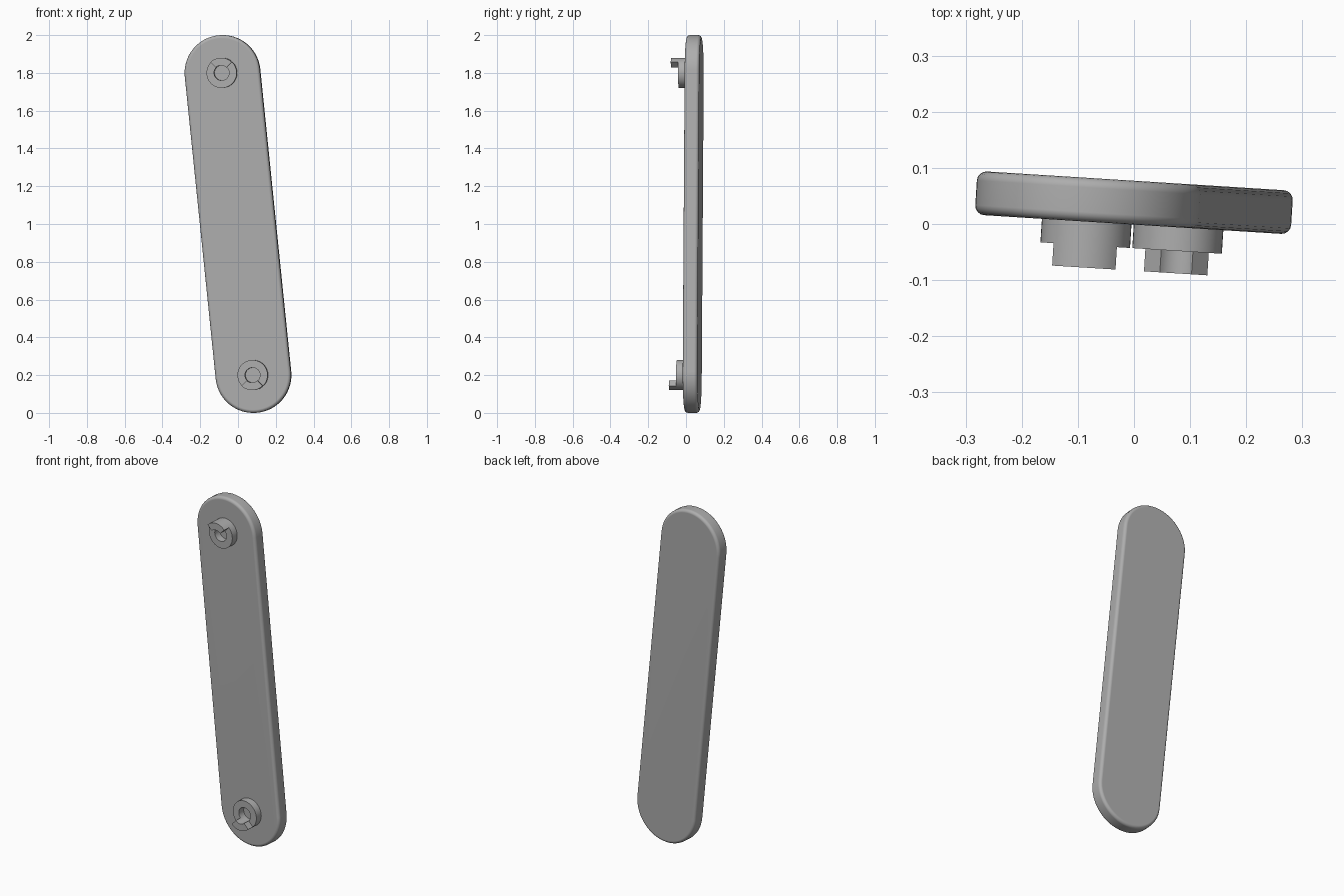
import bpy
import bmesh
from math import radians, sin, cos, pi
from mathutils import Vector

cube = bpy.data.objects.get("Cube")
if cube:
    bpy.data.objects.remove(cube, do_unlink=True)

RADIUS = 0.2        # rounded end of the bar
HALF = 0.039        # half the bar thickness
END = Vector((-0.082, 0, 0.8))   # upper pivot; the lower one is opposite

grey = bpy.data.materials.new("plain grey")
grey.use_nodes = True
colour = (0.42, 0.42, 0.42, 1)
grey.diffuse_color = colour
grey.node_tree.nodes["Principled BSDF"].inputs["Base Color"].default_value = colour


def arc(centre, radius, start, end, steps, y):
    angles = [start + (end - start) * i / steps for i in range(steps + 1)]
    return [centre + Vector((radius * cos(a), y, radius * sin(a))) for a in angles]


def extrude(bm, depth):
    # Pull the flat outline along +y into a closed solid
    out = bmesh.ops.extrude_face_region(bm, geom=bm.faces[:])
    verts = [v for v in out["geom"] if isinstance(v, bmesh.types.BMVert)]
    bmesh.ops.translate(bm, verts=verts, vec=(0, depth, 0))
    bmesh.ops.recalc_face_normals(bm, faces=bm.faces[:])


def finish(name, bm):
    mesh = bpy.data.meshes.new(name)
    bm.to_mesh(mesh)
    bm.free()
    mesh.materials.append(grey)
    obj = bpy.data.objects.new(name, mesh)
    bpy.context.collection.objects.link(obj)
    obj.location = (0, 0.038, 1)
    obj.rotation_euler.z = radians(-3.6)
    bpy.ops.object.select_all(action="DESELECT")
    obj.select_set(True)
    bpy.context.view_layer.objects.active = obj
    bpy.ops.object.shade_smooth_by_angle(angle=radians(35))
    return obj


def ring(name, centre, inner, outer, start, end, steps, front, back):
    bm = bmesh.new()
    rows = [[bm.verts.new(p) for p in arc(centre, r, start, end, steps, front)]
            for r in (inner, outer)]
    for i in range(steps):
        bm.faces.new((rows[0][i], rows[0][i + 1], rows[1][i + 1], rows[1][i]))
    bmesh.ops.remove_doubles(bm, verts=bm.verts[:], dist=1e-5)
    extrude(bm, back - front)
    finish(name, bm)


# Long bar with rounded ends and softened rims
tilt = Vector((0, 0, 1)).angle(END)
bm = bmesh.new()
outline = (arc(END, RADIUS, tilt, tilt + pi, 32, -HALF)
           + arc(-END, RADIUS, tilt + pi, tilt + 2 * pi, 32, -HALF))
bm.faces.new([bm.verts.new(p) for p in outline])
extrude(bm, 2 * HALF)
rims = [e for e in bm.edges if abs(e.verts[0].co.y - e.verts[1].co.y) < 1e-5]
bmesh.ops.bevel(bm, geom=rims, offset=0.017, segments=4, profile=0.5, affect="EDGES")
bar = finish("bar", bm)
bar.modifiers.new("even shading", "WEIGHTED_NORMAL").keep_sharp = True

# Hollow pivot collars, each with a quarter-ring tab facing the bar's end
for side, centre, middle in (("upper", END, pi / 2), ("lower", -END, -pi / 2)):
    ring(side + "_collar", centre, 0.04, 0.08, 0, 2 * pi, 48, -0.081, -HALF + 0.002)
    ring(side + "_tab", centre, 0.04, 0.08, middle - pi / 4, middle + pi / 4, 12,
         -0.121, -0.081)
